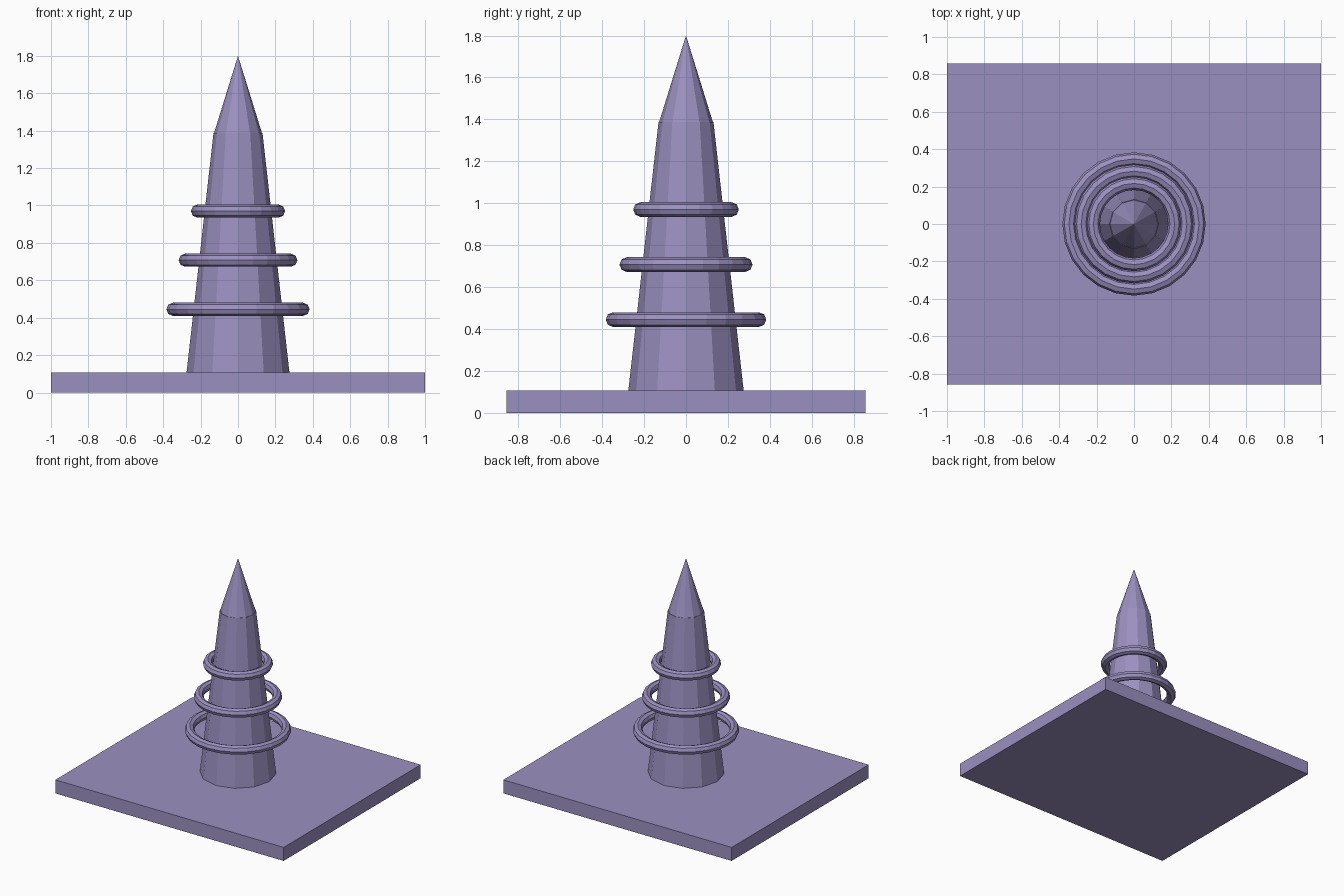
import bpy, bmesh, math

if "Cube" in bpy.data.objects:
    bpy.data.objects.remove(bpy.data.objects["Cube"])

purple = bpy.data.materials.new("soft_purple")
purple.diffuse_color = (0.33, 0.28, 0.53, 1)
purple.use_nodes = True
purple.node_tree.nodes["Principled BSDF"].inputs["Base Color"].default_value = purple.diffuse_color


def finish(bm, name):
    bmesh.ops.recalc_face_normals(bm, faces=bm.faces)
    mesh = bpy.data.meshes.new(name)
    bm.to_mesh(mesh)
    bm.free()
    mesh.materials.append(purple)
    obj = bpy.data.objects.new(name, mesh)
    bpy.context.collection.objects.link(obj)
    return obj


def cone(name, r1, r2, z1, z2, sides=12):
    bm = bmesh.new()
    bmesh.ops.create_cone(bm, cap_ends=True, segments=sides,
                          radius1=r1, radius2=r2, depth=z2 - z1)
    bmesh.ops.translate(bm, verts=bm.verts, vec=(0, 0, (z1 + z2) / 2))
    return finish(bm, name)


def ring(name, major, minor, z, segments=24, sides=8):
    bm = bmesh.new()
    loops = []
    for i in range(segments):
        a = math.tau * i / segments
        loop = []
        for j in range(sides):
            b = math.tau * j / sides
            r = major + minor * math.cos(b)
            loop.append(bm.verts.new((r * math.cos(a), r * math.sin(a),
                                      z + minor * math.sin(b))))
        loops.append(loop)
    for i in range(segments):
        p, q = loops[i], loops[(i + 1) % segments]
        for j in range(sides):
            k = (j + 1) % sides
            bm.faces.new((p[j], q[j], q[k], p[k]))
    return finish(bm, name)


# Rectangular base plate
bm = bmesh.new()
bmesh.ops.create_cube(bm, size=1)
bmesh.ops.scale(bm, verts=bm.verts, vec=(2, 1.714, 0.107))
bmesh.ops.translate(bm, verts=bm.verts, vec=(0, 0, 0.0535))
finish(bm, "base_plate")

# Tapered tower and pointed tip
cone("tower_body", 0.275, 0.131, 0.107, 1.388)
cone("tower_tip", 0.128, 0, 1.388, 1.8)

# Floating rings, shrinking upward
for n in range(3):
    ring(f"ring_{n + 1}", 0.348 - 0.0655 * n, 0.035, 0.445 + 0.2625 * n)
